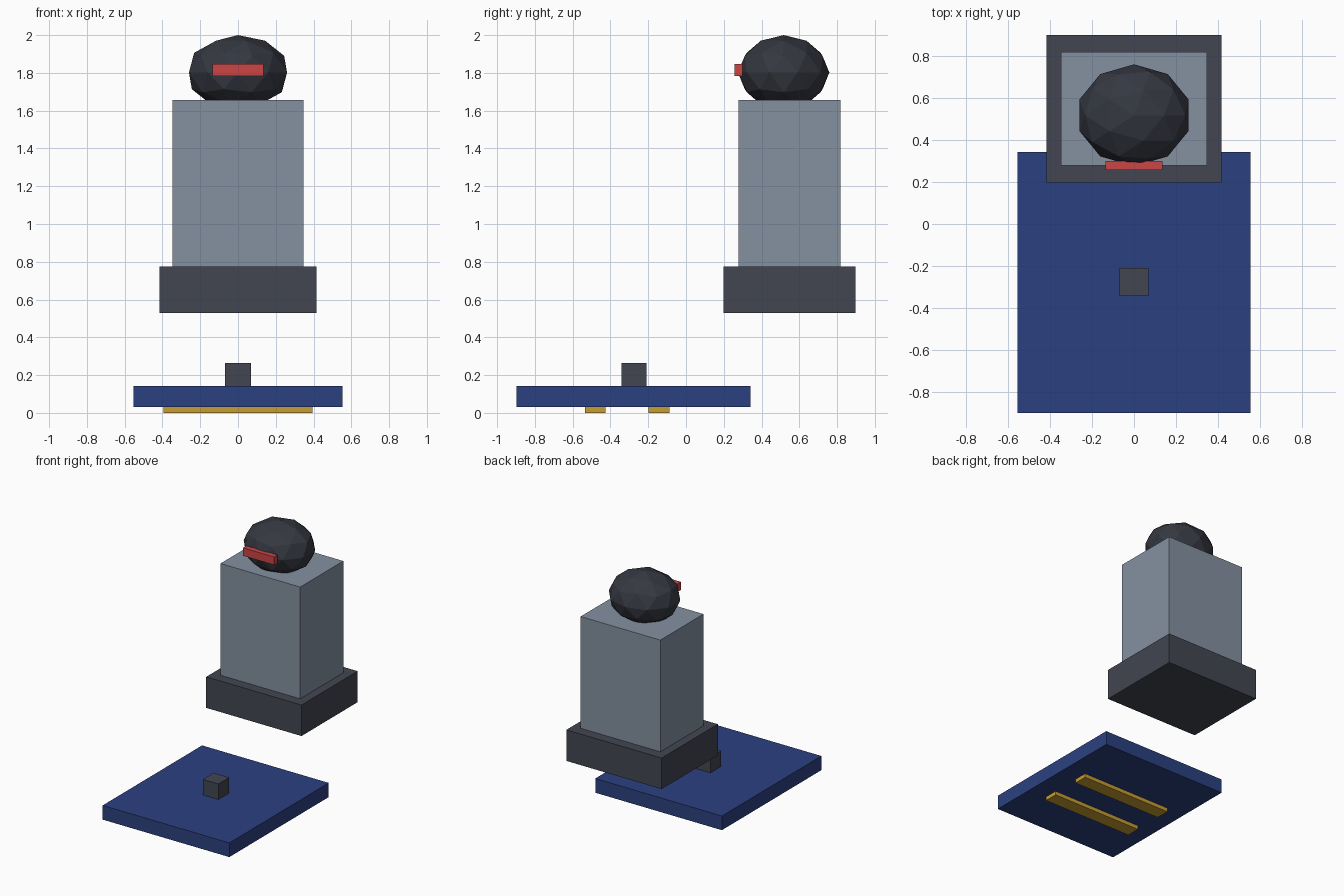
import bpy

if "Cube" in bpy.data.objects:
    bpy.data.objects.remove(bpy.data.objects["Cube"])


def material(name, hex_code):
    """Flat colour from an sRGB hex code."""
    def linear(c):
        return c / 12.92 if c <= 0.04045 else ((c + 0.055) / 1.055) ** 2.4
    rgb = [linear(int(hex_code[i:i + 2], 16) / 255) for i in (0, 2, 4)]
    mat = bpy.data.materials.new(name)
    mat.diffuse_color = (*rgb, 1)
    mat.use_nodes = True
    mat.node_tree.nodes["Principled BSDF"].inputs["Base Color"].default_value = mat.diffuse_color
    return mat


blue = material("navy blue", "2B4080")
charcoal = material("charcoal", "434651")
black = material("soft black", "353841")
steel = material("steel grey", "8591A1")
red = material("visor red", "CB4545")
gold = material("gold", "C79D33")


def finish(name, mat):
    obj = bpy.context.object
    obj.name = name
    bpy.ops.object.transform_apply(location=False, rotation=False, scale=True)
    obj.data.materials.append(mat)
    return obj


def box(name, mat, half_x, y, z):
    """Box centred on x = 0, spanning the given y and z ranges."""
    bpy.ops.mesh.primitive_cube_add(
        size=1, location=(0, sum(y) / 2, sum(z) / 2))
    bpy.context.object.scale = (2 * half_x, y[1] - y[0], z[1] - z[0])
    return finish(name, mat)


# Floor plate with its post and two runners underneath
box("plate", blue, 0.553, (-0.898, 0.342), (0.03, 0.142))
box("post", charcoal, 0.068, (-0.342, -0.208), (0.142, 0.265))
for i, y in enumerate((-0.48, -0.143)):
    box(f"runner_{i + 1}", gold, 0.395, (y - 0.055, y + 0.055), (0, 0.03))

# Floating figure: base, torso, faceted head and visor
box("base", charcoal, 0.416, (0.198, 0.898), (0.53, 0.775))
box("torso", steel, 0.348, (0.279, 0.817), (0.775, 1.657))
bpy.ops.mesh.primitive_ico_sphere_add(
    subdivisions=2, radius=1, location=(0, 0.517, 1.802))
bpy.context.object.scale = (0.273, 0.242, 0.198)
finish("head", black)
box("visor", red, 0.136, (0.257, 0.3), (1.783, 1.846))
